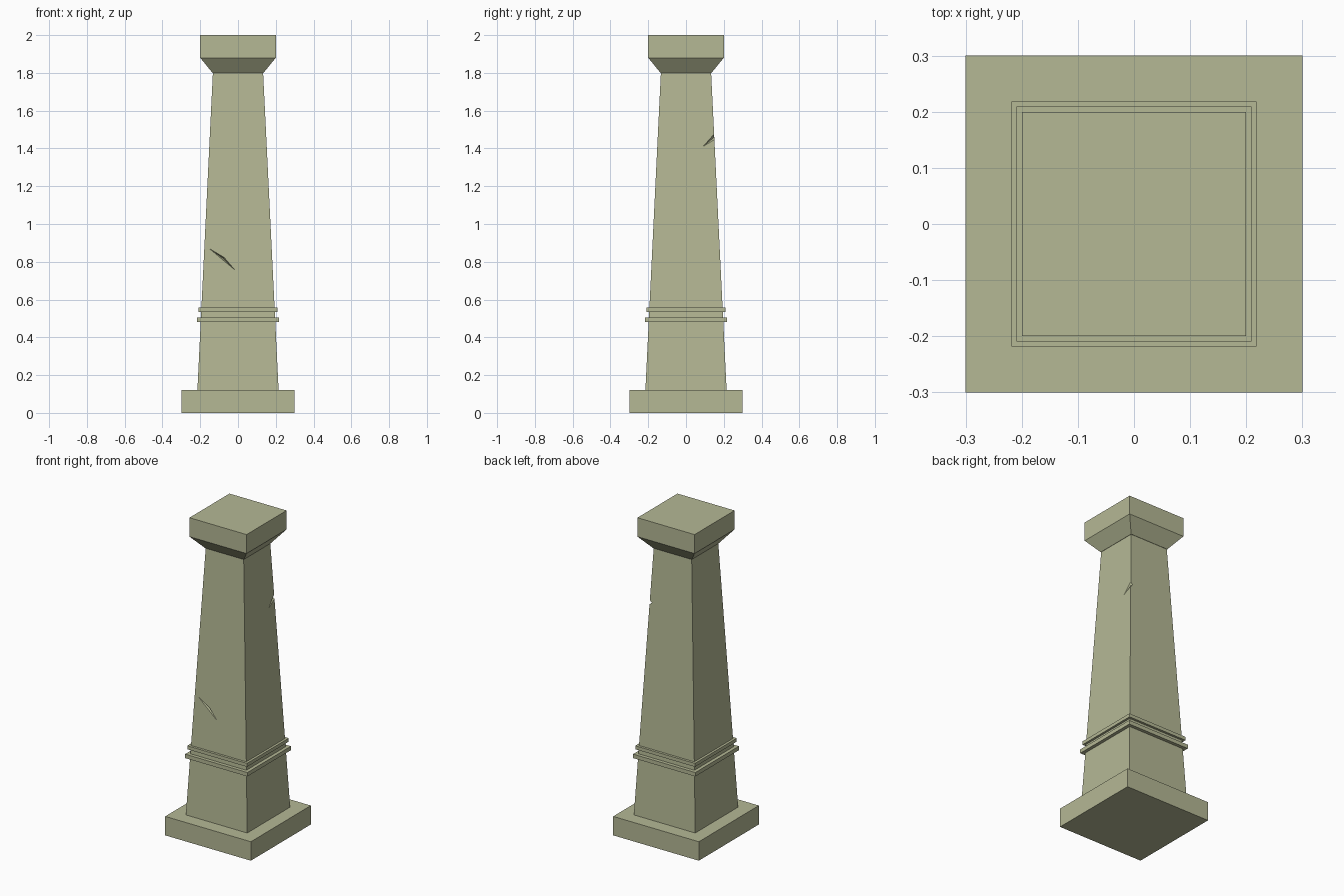
import bpy, bmesh
from mathutils import Vector

if "Cube" in bpy.data.objects:
    bpy.data.objects.remove(bpy.data.objects["Cube"])

stone = bpy.data.materials.new("stone")
stone.diffuse_color = (0.46, 0.48, 0.30, 1)
stone.use_nodes = True
stone.node_tree.nodes["Principled BSDF"].inputs["Base Color"].default_value = stone.diffuse_color


def make_object(name, bm):
    bmesh.ops.recalc_face_normals(bm, faces=bm.faces)
    mesh = bpy.data.meshes.new(name)
    bm.to_mesh(mesh)
    bm.free()
    mesh.materials.append(stone)
    obj = bpy.data.objects.new(name, mesh)
    bpy.context.collection.objects.link(obj)
    return obj


def square_stack(name, levels):
    """Closed square solid through a list of (half width, height) levels."""
    bm = bmesh.new()
    rings = [[bm.verts.new((sx * h, sy * h, z))
              for sx, sy in ((-1, -1), (1, -1), (1, 1), (-1, 1))] for h, z in levels]
    bm.faces.new(rings[0])
    bm.faces.new(rings[-1])
    for low, high in zip(rings, rings[1:]):
        for i in range(4):
            j = (i + 1) % 4
            bm.faces.new((low[i], low[j], high[j], high[i]))
    return make_object(name, bm)


def gash(name, start, middle, end, width, depth, normal):
    """Spindle-shaped cutter, widest and deepest at its middle point."""
    start, middle, end, normal = map(Vector, (start, middle, end, normal))
    side = (end - start).cross(normal).normalized() * width / 2
    bm = bmesh.new()
    for p in (start, end, middle + side, middle - side,
              middle + normal * depth, middle - normal * depth):
        bm.verts.new(p)
    bmesh.ops.convex_hull(bm, input=bm.verts)
    cutter = make_object(name, bm)
    cutter.hide_render = True
    cutter.display_type = 'WIRE'
    return cutter


def half_at(z):
    return 0.215 + (0.133 - 0.215) * (z - 0.12) / 1.68


# Plinth, tapered shaft, moulding bands and flared capital
square_stack("plinth", [(0.30, 0), (0.30, 0.12)])
shaft = square_stack("shaft", [(half_at(0.12), 0.12), (half_at(1.80), 1.80)])
square_stack("lower_band", [(0.218, 0.48), (0.218, 0.505)])
square_stack("upper_band", [(0.209, 0.535), (0.209, 0.557)])
square_stack("capital", [(0.135, 1.80), (0.20, 1.88), (0.20, 2.0)])

# Chisel damage: one on the front face, one across the back right edge
cutters = [
    gash("front_gash", (-0.152, -half_at(0.87), 0.87), (-0.078, -half_at(0.818), 0.818),
         (-0.015, -half_at(0.755), 0.755), 0.014, 0.015, (0, -1, 0)),
    gash("edge_gash", (half_at(1.41), 0.09, 1.41), (half_at(1.46), 0.15, 1.46),
         (half_at(1.51), 0.21, 1.51), 0.024, 0.015, (1, 0, 0)),
]
for cutter in cutters:
    cut = shaft.modifiers.new(cutter.name, 'BOOLEAN')
    cut.operation = 'DIFFERENCE'
    cut.solver = 'EXACT'
    cut.object = cutter
